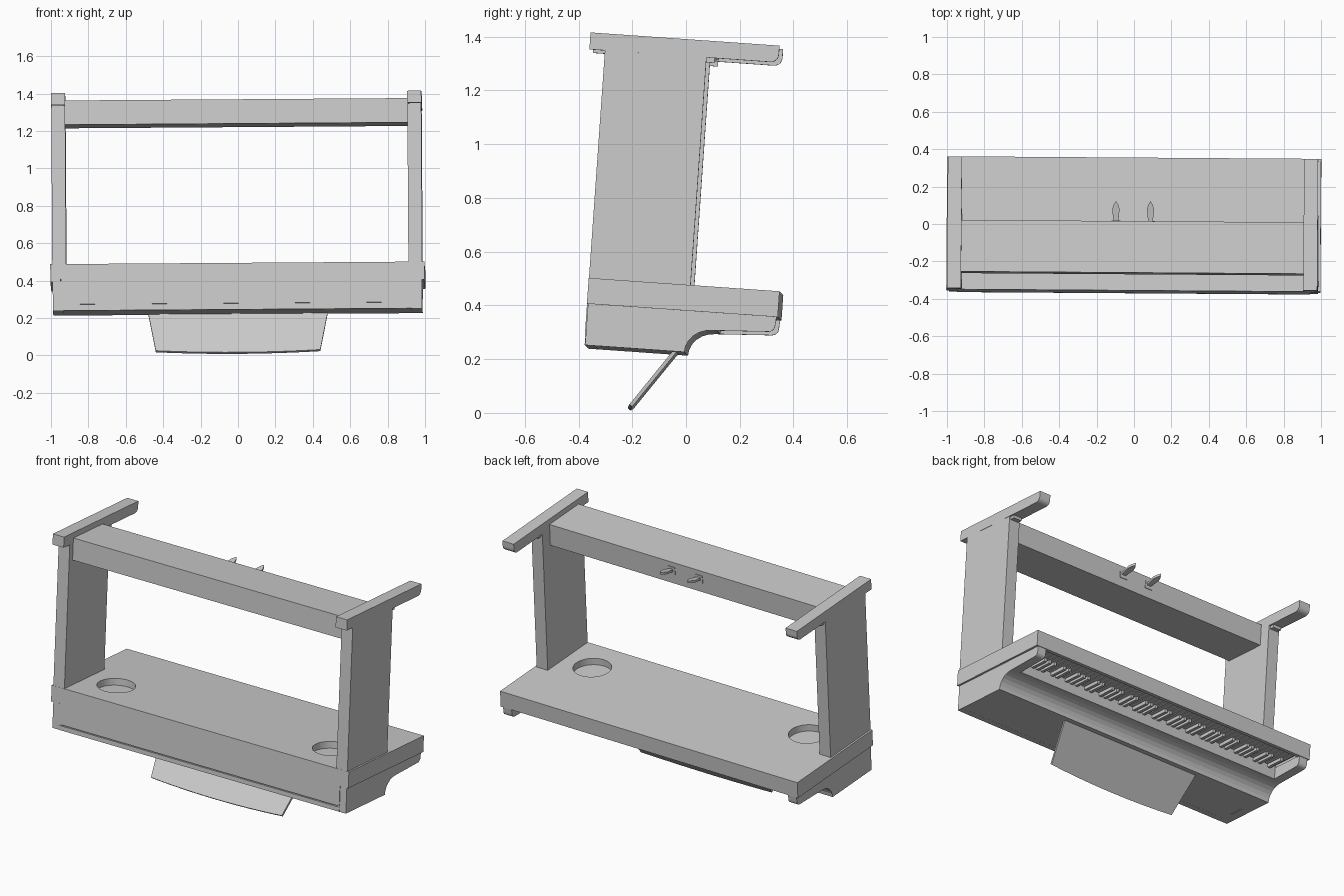
import bpy, bmesh, math
from mathutils import Matrix, Vector

if "Cube" in bpy.data.objects:
    bpy.data.objects.remove(bpy.data.objects["Cube"], do_unlink=True)

# Slight lean shared by the whole piece
LEAN = (Matrix.Translation((-0.003, 0, 0.7))
        @ Matrix.Rotation(math.radians(-0.4), 4, 'Z')
        @ Matrix.Rotation(math.radians(-0.4), 4, 'Y')
        @ Matrix.Rotation(math.radians(-4), 4, 'X'))


def finish(name, bm):
    bmesh.ops.recalc_face_normals(bm, faces=bm.faces)
    mesh = bpy.data.meshes.new(name)
    bm.to_mesh(mesh)
    bm.free()
    obj = bpy.data.objects.new(name, mesh)
    bpy.context.collection.objects.link(obj)
    obj.matrix_world = LEAN
    return obj


def add_box(bm, x, y, z):
    size = [b - a for a, b in (x, y, z)]
    mid = [(a + b) / 2 for a, b in (x, y, z)]
    bmesh.ops.create_cube(bm, size=1, matrix=Matrix.Translation(mid) @ Matrix.Diagonal((*size, 1)))


def box(name, x, y, z):
    bm = bmesh.new()
    add_box(bm, x, y, z)
    return finish(name, bm)


def extrude(name, points, offset):
    bm = bmesh.new()
    face = bm.faces.new([bm.verts.new(p) for p in points])
    new = bmesh.ops.extrude_face_region(bm, geom=[face])["geom"]
    bmesh.ops.translate(bm, vec=offset, verts=[v for v in new if isinstance(v, bmesh.types.BMVert)])
    return finish(name, bm)


def prism(name, profile, x):
    return extrude(name, [(x[0], y, z) for y, z in profile], Vector((x[1] - x[0], 0, 0)))


def arc(cy, cz, ry, rz, start, end, steps=6):
    angles = [math.radians(start + (end - start) * i / steps) for i in range(steps + 1)]
    return [(cy + ry * math.cos(a), cz + rz * math.sin(a)) for a in angles]


def span(side, a, b):
    return tuple(sorted((side * a, side * b)))


# Concave curve shared by the main body and the cheeks
cove = arc(0.13, -0.479, 0.096, 0.087, 180, 90)
cheek = [(-0.336, -0.32), (-0.336, -0.479)] + cove + arc(0.34, -0.357, 0.025, 0.025, -90, 0, 4) + [(0.368, -0.32)]
foot = [(-0.397, 0.683), (-0.397, 0.62)] + arc(0.278, 0.65, 0.03, 0.03, -90, 0, 5) + [(0.308, 0.683)]

# Mirrored side parts
for side, label in ((1, "left"), (-1, "right")):
    prism(label + "_cheek", cheek, span(side, 0.93, 0.9875))
    prism(label + "_foot", foot, span(side, 0.915, 0.99))
    box(label + "_side_panel", span(side, 0.915, 0.989), (-0.339, 0.04), (-0.31, 0.63))
    box(label + "_foot_bracket", span(side, 0.925, 0.98), (0.03, 0.07), (0.602, 0.63))
    box(label + "_side_rail", span(side, 0.945, 1.0), (-0.34, 0.372), (-0.325, -0.229))

# Keybed slab with two round recesses
slab = box("keybed_slab", (-0.945, 0.945), (-0.34, 0.372), (-0.295, -0.229))
bm = bmesh.new()
for side in (1, -1):
    bmesh.ops.create_cone(bm, cap_ends=True, segments=40, radius1=0.107, radius2=0.107, depth=0.08,
                          matrix=Matrix.Translation((side * 0.725, -0.115, -0.229)))
cutter = finish("recess_cutter", bm)
cutter.hide_render = True
mod = slab.modifiers.new("Recesses", 'BOOLEAN')
mod.operation = 'DIFFERENCE'
mod.solver = 'EXACT'
mod.object = cutter
bpy.context.view_layer.objects.active = slab
bpy.ops.object.modifier_apply(modifier=mod.name)
bpy.data.objects.remove(cutter, do_unlink=True)

# Main body and rear edge
prism("main_body", [(-0.332, -0.29), (-0.332, -0.478)] + cove + [(0.15, -0.392), (0.15, -0.29)], (-0.935, 0.935))
box("front_panel", (-0.944, 0.944), (-0.34, -0.3), (-0.445, -0.29))
box("bottom_trim", (-0.944, 0.944), (-0.338, -0.3), (-0.4785, -0.452))
box("key_slip", (-0.945, 0.945), (0.348, 0.372), (-0.325, -0.29))

# Keyboard on the underside
WHITE = 52
pitch = 1.84 / WHITE
whites, blacks = bmesh.new(), bmesh.new()
for i in range(WHITE):
    x = -0.92 + i * pitch
    add_box(whites, (x + 0.002, x + pitch - 0.002), (0.14, 0.342), (-0.316, -0.29))
    if i % 7 in (0, 2, 3, 5, 6) and i < WHITE - 1:
        edge = x + pitch
        add_box(blacks, (edge - 0.009, edge + 0.009), (0.14, 0.265), (-0.336, -0.3))
finish("white_keys", whites)
finish("black_keys", blacks)

# Upper cross beam
box("cross_beam", (-0.92, 0.92), (-0.306, -0.03), (0.52, 0.65))

# Two leaf shaped pedals with mounting plates
for x, label in ((0.095, "left"), (-0.09, "right")):
    box(label + "_pedal_plate", (x - 0.024, x + 0.024), (-0.04, -0.026), (0.575, 0.622))
    half = [(0.012, 0), (0.02, 0.065), (0.012, 0.09)]
    outline = half + [(0, 0.108)] + [(-w, d) for w, d in reversed(half)]
    extrude(label + "_pedal", [(x + w, d - 0.03, 0.594 + 0.25 * d) for w, d in outline], Vector((0, 0, 0.014)))

# Slanted rest with a gently bowed edge
N = 12
outline = [(0.485, 0.02, -0.452), (-0.485, 0.02, -0.452)]
for i in range(N + 1):
    t = -1 + 2 * i / N
    drop = 0.012 * (1 - t * t)
    outline.append((0.44 * t, -0.149 - 0.7 * drop, -0.692 - drop))
extrude("slanted_rest", outline, Vector((0, -0.011, 0.008)))
